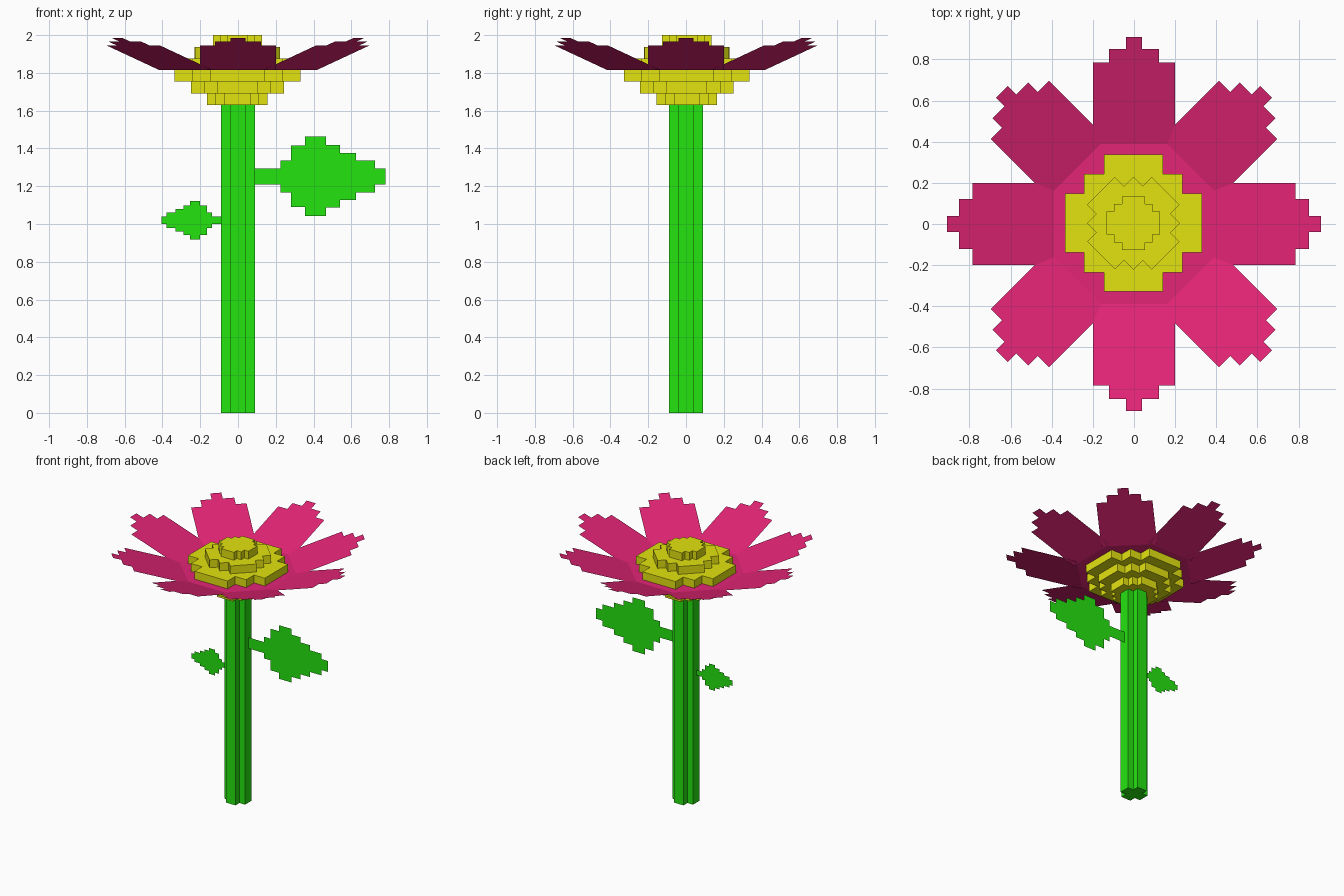
import bpy, bmesh, math
from mathutils import Matrix, Vector

cube = bpy.data.objects.get("Cube")
if cube:
    bpy.data.objects.remove(cube)


def make_material(name, rgb):
    mat = bpy.data.materials.new(name)
    mat.use_nodes = True
    colour = (*rgb, 1.0)
    mat.diffuse_color = colour
    mat.node_tree.nodes["Principled BSDF"].inputs["Base Color"].default_value = colour
    return mat


PINK = make_material("petal pink", (0.77, 0.018, 0.18))
YELLOW = make_material("pollen yellow", (0.77, 0.77, 0.005))
GREEN = make_material("leaf green", (0.018, 0.77, 0.005))


def make_sheet(name, points, mat, depth=0.0):
    """One flat polygon, extruded upwards when a depth is given."""
    bm = bmesh.new()
    face = bm.faces.new([bm.verts.new(p) for p in points])
    if depth:
        result = bmesh.ops.extrude_face_region(bm, geom=[face])
        verts = [v for v in result["geom"] if isinstance(v, bmesh.types.BMVert)]
        bmesh.ops.translate(bm, verts=verts, vec=(0, 0, depth))
        bmesh.ops.recalc_face_normals(bm, faces=bm.faces)
    mesh = bpy.data.meshes.new(name)
    bm.to_mesh(mesh)
    bm.free()
    mesh.materials.append(mat)
    obj = bpy.data.objects.new(name, mesh)
    bpy.context.collection.objects.link(obj)
    return obj


def stepped_prism(name, quarter, radius, bottom, top, mat, turn=0.0, offset=(0, 0)):
    """Prism whose stepped outline repeats a quarter profile four times."""
    points = []
    for i in range(4):
        rot = Matrix.Rotation(i * math.pi / 2 + turn, 3, 'Z')
        points += [rot @ Vector((x * radius, y * radius, 0)) for x, y in quarter]
    shift = Vector((*offset, bottom))
    return make_sheet(name, [p + shift for p in points], mat, top - bottom)


def stepped_outline(start, steps):
    """Mirrored outline of columns, each given as (end, half width)."""
    upper = []
    for end, half in steps:
        upper += [(start, half), (end, half)]
        start = end
    return upper + [(u, -v) for u, v in reversed(upper)]


# Stem with a plus-shaped section
PLUS = [(1, -0.46), (1, 0.46), (0.46, 0.46)]
stepped_prism("stem", PLUS, 0.09, 0, 1.63, GREEN)

# Stacked stepped discs of the flower head
DISC = [(1, -0.43), (1, 0.43), (0.72, 0.43), (0.72, 0.72), (0.43, 0.72)]
LAYER = 0.0617
BASE = 2 - 6 * LAYER
layers = [("lower_cup", 0.16, 0, 1, 0), ("middle_cup", 0.247, 1, 2, 0),
          ("wide_disc", 0.333, 2, 4, 0), ("turned_disc", 0.222, 4, 5, math.pi / 4),
          ("top_button", 0.13, 5, 6, 0)]
for name, radius, low, high, turn in layers:
    stepped_prism(name, DISC, radius, BASE + low * LAYER, BASE + high * LAYER,
                  YELLOW, turn, (-0.003, 0.004))

# Flat centre sheet and eight rising petals
INNER, PETAL_Z, SLOPE = 0.39, 1.815, 0.33
corner = INNER / math.cos(math.pi / 8)
make_sheet("petal_centre",
           [Matrix.Rotation((i + 0.5) * math.pi / 4, 3, 'Z') @ Vector((corner, 0, PETAL_Z))
            for i in range(8)], PINK)
petal = stepped_outline(INNER, [(0.785, 0.2), (0.85, 0.122), (0.908, 0.04)])
for i in range(8):
    rot = Matrix.Rotation(i * math.pi / 4, 3, 'Z')
    # Reversed so that the sheet faces upwards
    make_sheet(f"petal_{i + 1}",
               [rot @ Vector((r, t, PETAL_Z + (r - INNER) * SLOPE))
                for r, t in reversed(petal)], PINK)

# Two flat stepped leaves, the right one about half size
leaf = stepped_outline(0.08, [(0.225, 0.043), (0.28, 0.085), (0.355, 0.163),
                              (0.465, 0.21), (0.54, 0.165), (0.625, 0.125),
                              (0.725, 0.085), (0.78, 0.043)])
make_sheet("left_leaf", [(u, 0, 1.252 + v) for u, v in leaf], GREEN)
make_sheet("right_leaf", [(-0.03 - 0.48 * u, 0, 1.02 + 0.48 * v) for u, v in leaf], GREEN)
